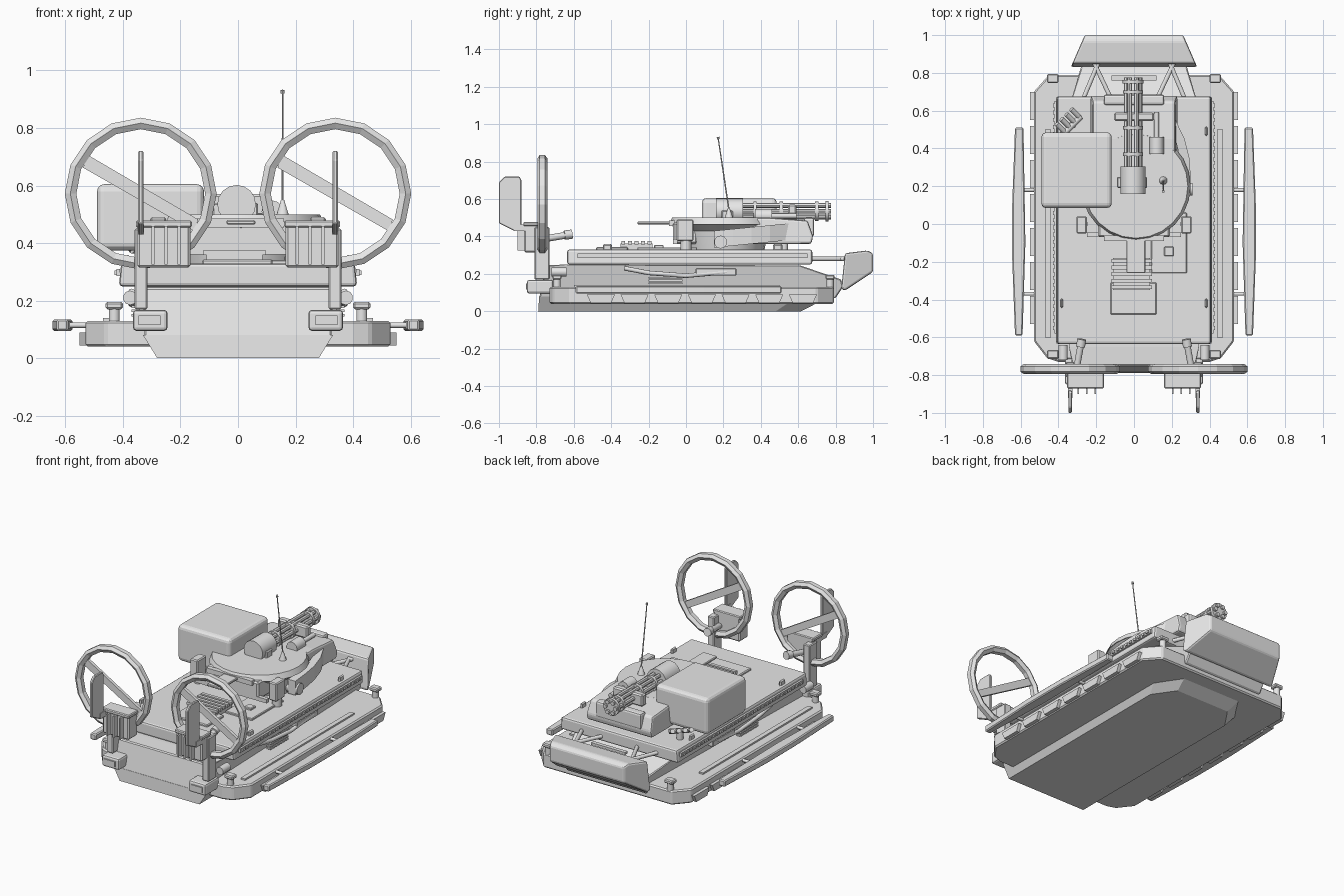
import bpy, bmesh, math
from mathutils import Vector

grey = bpy.data.materials.new("plain_grey")
grey.diffuse_color = (0.8, 0.8, 0.8, 1)


def finish(name, bm, bevel=0.0, segs=1):
    bmesh.ops.recalc_face_normals(bm, faces=bm.faces)
    me = bpy.data.meshes.new(name)
    bm.to_mesh(me)
    bm.free()
    ob = bpy.data.objects.new(name, me)
    bpy.context.collection.objects.link(ob)
    me.materials.append(grey)
    if bevel:
        m = ob.modifiers.new("bevel", 'BEVEL')
        m.width, m.segments, m.limit_method = bevel, segs, 'ANGLE'
    return ob


def prism(name, pts, axis, lo, hi, bevel=0.0, warp=None, segs=1):
    """Extrude a 2D outline along an axis; warp may then move each vertex."""
    place = {'x': lambda a, b, t: (t, a, b), 'y': lambda a, b, t: (a, t, b),
             'z': lambda a, b, t: (a, b, t)}[axis]
    bm = bmesh.new()
    rings = [[bm.verts.new(place(a, b, t)) for a, b in pts] for t in (lo, hi)]
    n = len(pts)
    bm.faces.new(rings[0])
    bm.faces.new(rings[1])
    for i in range(n):
        j = (i + 1) % n
        bm.faces.new((rings[0][i], rings[0][j], rings[1][j], rings[1][i]))
    if warp:
        for v in bm.verts:
            v.co = Vector(warp(*v.co))
    return finish(name, bm, bevel, segs)


def box(name, x0, x1, y0, y1, z0, z1, bevel=0.0, segs=1):
    return prism(name, [(x0, y0), (x1, y0), (x1, y1), (x0, y1)], 'z', z0, z1, bevel, None, segs)


def rod(name, p, q, r, r2=None, n=10):
    p, q = Vector(p), Vector(q)
    bm = bmesh.new()
    bmesh.ops.create_cone(bm, cap_ends=True, segments=n, radius1=r,
                          radius2=r if r2 is None else r2, depth=(q - p).length)
    rot = (q - p).to_track_quat('Z', 'Y')
    for v in bm.verts:
        v.co = rot @ v.co + (p + q) / 2
    ob = finish(name, bm)
    for f in ob.data.polygons:
        f.use_smooth = len(f.vertices) == 4 and n > 8
    return ob


def ring(name, cx, cy, cz, section, n):
    """Sweep a (radius, y) section around a y axis."""
    bm = bmesh.new()
    loops = []
    for i in range(n):
        a = 2 * math.pi * (i + 0.5) / n + math.pi / n
        loops.append([bm.verts.new((cx + r * math.cos(a), cy + y, cz + r * math.sin(a))) for r, y in section])
    m = len(section)
    for i in range(n):
        a, b = loops[i], loops[(i + 1) % n]
        for k in range(m):
            bm.faces.new((a[k], a[(k + 1) % m], b[(k + 1) % m], b[k]))
    return finish(name, bm)


def mirrored(half):
    return half + [(-x, y) for x, y in reversed(half)]


# Hull: keel, side shelf, body and deck slab
prism("hull_keel", mirrored([(0.33, -0.785), (0.33, 0.6), (0.22, 0.77)]), 'z', 0, 0.08,
      warp=lambda x, y, z: (x * 0.85, y * 0.8 if y > 0 else y - 0.005, z) if z < 0.01 else (x, y, z))
prism("side_shelf", mirrored([(0.40, -0.73), (0.46, -0.71), (0.53, -0.62), (0.53, 0.7), (0.45, 0.79)]),
      'z', 0.04, 0.13, 0.008)
prism("hull_body", [(-0.785, 0.07), (0.8, 0.07), (0.84, 0.13), (0.83, 0.17), (0.61, 0.245), (-0.65, 0.25), (-0.75, 0.245)],
      'x', -0.35, 0.35, 0.006, lambda x, y, z: (x * (0.8 if y > 0.7 else 0.93 if y < -0.7 else 1), y, z))
prism("deck_slab", mirrored([(0.41, -0.635), (0.41, 0.675)]), 'z', 0.25, 0.33, 0.012,
      lambda x, y, z: (x * (0.99 if z > 0.3 else 1.01), y, z), 2)

# Nose float, its slot and struts
prism("nose_float", [(0.85, 0.31), (0.97, 0.325), (1.0, 0.31), (1.0, 0.21), (0.85, 0.11), (0.83, 0.12)],
      'x', -0.335, 0.335, 0.012, lambda x, y, z: (x * (1 - (y - 0.83) * 1.3), y, z), 2)
box("nose_slot", -0.13, 0.13, 0.995, 1.0, 0.255, 0.275)
box("nose_crossbar", -0.12, 0.12, 0.76, 0.785, 0.27, 0.285)

for s in (-1, 1):
    rod("nose_strut", (s * 0.27, 0.66, 0.28), (s * 0.19, 0.85, 0.28), 0.012)
    rod("nose_strut", (s * 0.12, 0.66, 0.28), (s * 0.21, 0.85, 0.28), 0.012)
    # Side float with arms
    prism("side_float", [(s * x, y) for x, y in ((0.575, -0.1), (0.585, 0.51), (0.63, 0.51), (0.645, 0.1),
                                                 (0.645, -0.18), (0.63, -0.59), (0.59, -0.59))], 'z', 0.095, 0.135, 0.006)
    for y in (0.18, -0.37):
        rod("float_arm", (s * 0.5, y, 0.115), (s * 0.59, y, 0.115), 0.01)
    # Bumper panels and rail along the shelf
    for i in range(7):
        y = -0.53 + i * 0.18
        prism("bumper_panel", [(y, 0.09), (y + 0.02, 0.045), (y + 0.13, 0.045), (y + 0.15, 0.09)],
              'x', s * 0.525, s * 0.55)
    box("shelf_rail", s * 0.44, s * 0.47, -0.6, 0.5, 0.125, 0.14)
    # Slab trim and studs
    box("slab_trim", s * 0.41, s * 0.422, -0.58, 0.65, 0.285, 0.31)
    for i in range(32):
        y = -0.56 + i * 0.038
        box("trim_stud", s * 0.42, s * 0.43, y, y + 0.02, 0.29, 0.305)
    # Stowed side gear
    for a, b in (((-0.33, 0.23), (-0.2, 0.205)), ((-0.2, 0.205), (0.0, 0.19)), ((0.0, 0.19), (0.22, 0.21))):
        rod("side_bar", (s * 0.37, *a), (s * 0.37, *b), 0.012)
    box("side_box", s * 0.34, s * 0.38, 0.05, 0.27, 0.19, 0.23, 0.005)
    for z in (0.145, 0.16, 0.175):
        box("side_vent", s * 0.34, s * 0.37, -0.2, -0.02, z, z + 0.009)
    # Mooring posts at shelf corners and small deck lifting lugs
    for y in (-0.69, 0.77):
        rod("mooring_post", (s * 0.43, y, 0.12), (s * 0.43, y, 0.18), 0.02)
        box("mooring_cap", s * 0.40, s * 0.46, y - 0.024, y + 0.024, 0.17, 0.195, 0.006)
    for y in (-0.42, 0.49):
        box("deck_lug", s * 0.375, s * 0.39, y - 0.025, y + 0.025, 0.32, 0.36, 0.008)
    rod("stern_cylinder", (s * 0.375, -0.72, 0.21), (s * 0.375, -0.64, 0.21), 0.025)

    # Fan assembly: foot, post, motor box with fins, shroud, blade, rudder
    c = s * 0.338
    box("fan_foot", s * 0.245, s * 0.365, -0.85, -0.71, 0.095, 0.168, 0.012, 2)
    box("foot_plate", s * 0.27, s * 0.345, -0.856, -0.848, 0.115, 0.148)
    box("fan_post", s * 0.315, s * 0.36, -0.81, -0.73, 0.17, 0.45, 0.005)
    box("motor_box", s * 0.165, s * 0.35, -0.865, -0.775, 0.315, 0.47, 0.008)
    box("motor_lid", s * 0.16, s * 0.355, -0.87, -0.775, 0.455, 0.478, 0.005)
    for x in (0.20, 0.245, 0.29):
        box("motor_fin", s * x, s * (x + 0.01), -0.9, -0.86, 0.325, 0.46)
    ring("fan_shroud", c, -0.768, 0.572, [(0.264, -0.014), (0.264, 0.014), (0.245, 0.027), (0.224, 0.014),
                                          (0.224, -0.014), (0.245, -0.027)], 16)
    blade = [(-0.2, 0.09), (0.185, -0.13), (0.2, -0.09), (-0.185, 0.135)]
    prism("fan_blade", [(c + x, 0.572 + z) for x, z in blade], 'y', -0.778, -0.758)
    prism("rudder", [(-1.0, 0.47), (-1.0, 0.69), (-0.97, 0.72), (-0.89, 0.72), (-0.88, 0.7), (-0.88, 0.43), (-0.92, 0.43)],
          'x', c - 0.009, c + 0.009, 0.004)
    box("rudder_arm", c - 0.012, c + 0.012, -0.92, -0.84, 0.43, 0.465)
    rod("drive_shaft", (s * 0.305, -0.77, 0.385), (s * 0.278, -0.62, 0.41), 0.018)
    rod("shaft_knob", (s * 0.283, -0.65, 0.407), (s * 0.277, -0.61, 0.412), 0.025)

    # Rear turret brackets and wheels
    box("rear_bracket", s * 0.25, s * 0.305, -0.05, 0.04, 0.375, 0.49, 0.006)
    rod("bracket_pin", (s * 0.275, 0.0, 0.33), (s * 0.275, 0.0, 0.38), 0.03)
    rod("turret_roller", (s * 0.2, 0.185, 0.37), (s * 0.31, 0.185, 0.37), 0.035)

# Turret: base drum, disc, front housing, rear block
rod("turret_base", (0.01, 0.2, 0.33), (0.01, 0.2, 0.43), 0.22, 0.24, 24)
rod("turret_underside", (0.01, 0.2, 0.43), (0.01, 0.2, 0.465), 0.24, 0.285, 24)
rod("turret_disc", (0.01, 0.2, 0.465), (0.01, 0.2, 0.5), 0.29, 0.275, 24)
prism("turret_housing", [(0.2, 0.36), (0.67, 0.36), (0.68, 0.4), (0.65, 0.485), (0.45, 0.5), (0.2, 0.5)],
      'x', -0.23, 0.23, 0.012, lambda x, y, z: (x * (0.95 if z > 0.45 else 1), y, z), 2)
box("housing_visor", -0.16, 0.16, 0.63, 0.685, 0.4, 0.5, 0.012, 2)
box("rear_block", -0.19, 0.19, -0.07, 0.06, 0.36, 0.475, 0.01)
box("rear_rail", -0.25, 0.25, -0.07, -0.045, 0.36, 0.385)
box("rear_lip", -0.16, 0.16, -0.09, -0.06, 0.455, 0.485)
box("rear_shelf", -0.04, 0.06, -0.26, -0.06, 0.465, 0.48, 0.004)

# Large launcher box
box("launcher_box", -0.49, -0.118, 0.085, 0.485, 0.375, 0.605, 0.025, 3)
box("launcher_mount", -0.3, -0.1, 0.2, 0.4, 0.36, 0.42)

# Rotary gun: breech, six barrels, clamps
rod("gun_breech", (-0.005, 0.16, 0.535), (-0.005, 0.305, 0.535), 0.067, None, 16)
box("breech_side", -0.09, 0.07, 0.19, 0.25, 0.49, 0.54, 0.006)
for i in range(6):
    a = i * math.pi / 3
    x, z = 0.036 * math.cos(a) - 0.005, 0.535 + 0.036 * math.sin(a)
    rod("gun_barrel", (x, 0.29, z), (x, 0.775, z), 0.013, None, 8)
for y, r in ((0.36, 0.052), (0.5, 0.052), (0.69, 0.052), (0.745, 0.055)):
    rod("barrel_clamp", (-0.005, y, 0.535), (-0.005, y + 0.018, 0.535), r, None, 12)
box("gun_cradle", -0.105, 0.105, 0.545, 0.59, 0.495, 0.57, 0.008)

# Sight, aerial and curved ammunition feed
rod("sight_body", (0.12, 0.37, 0.51), (0.12, 0.46, 0.51), 0.038, None, 12)
rod("sight_tube", (0.12, 0.45, 0.51), (0.12, 0.59, 0.51), 0.014)
rod("aerial_base", (0.155, 0.23, 0.49), (0.155, 0.228, 0.55), 0.025, 0.006)
rod("aerial", (0.155, 0.23, 0.54), (0.155, 0.172, 0.925), 0.004, 0.003, 6)
rod("aerial_tip", (0.155, 0.173, 0.92), (0.155, 0.171, 0.932), 0.007, None, 8)
arc = [(0.2 + 0.1 * math.sin(t), 0.55 - 0.1 * i) for i, t in enumerate((0.2, 0.75, 1.2, 1.57, 1.4))]
prism("ammo_feed", arc + [(x - 0.05, y) for x, y in reversed(arc)], 'z', 0.36, 0.45,
      warp=lambda x, y, z: (x, y, z + (y - 0.35) * 0.1))

# Smoke tubes on an angled bar
rod("smoke_bar", (-0.37, 0.48, 0.38), (-0.28, 0.57, 0.38), 0.016)
rod("smoke_stand", (-0.325, 0.525, 0.32), (-0.325, 0.525, 0.38), 0.02)
for i in range(4):
    x, y = -0.365 + i * 0.026, 0.485 + i * 0.026
    rod("smoke_tube", (x, y, 0.38), (x - 0.045, y + 0.045, 0.41), 0.014)

# Deck hatches and slatted grille
box("deck_hatch", 0.09, 0.28, -0.26, 0.06, 0.325, 0.342, 0.004)
box("rear_hatch", -0.125, 0.12, -0.48, -0.31, 0.325, 0.343, 0.005)
box("grille_base", -0.11, 0.085, -0.35, -0.18, 0.325, 0.362)
for i in range(5):
    y = -0.345 + i * 0.035
    box("grille_slat", -0.12, 0.095, y, y + 0.02, 0.358, 0.376)
box("hatch_handle", 0.16, 0.21, -0.17, -0.12, 0.33, 0.355, 0.004)
